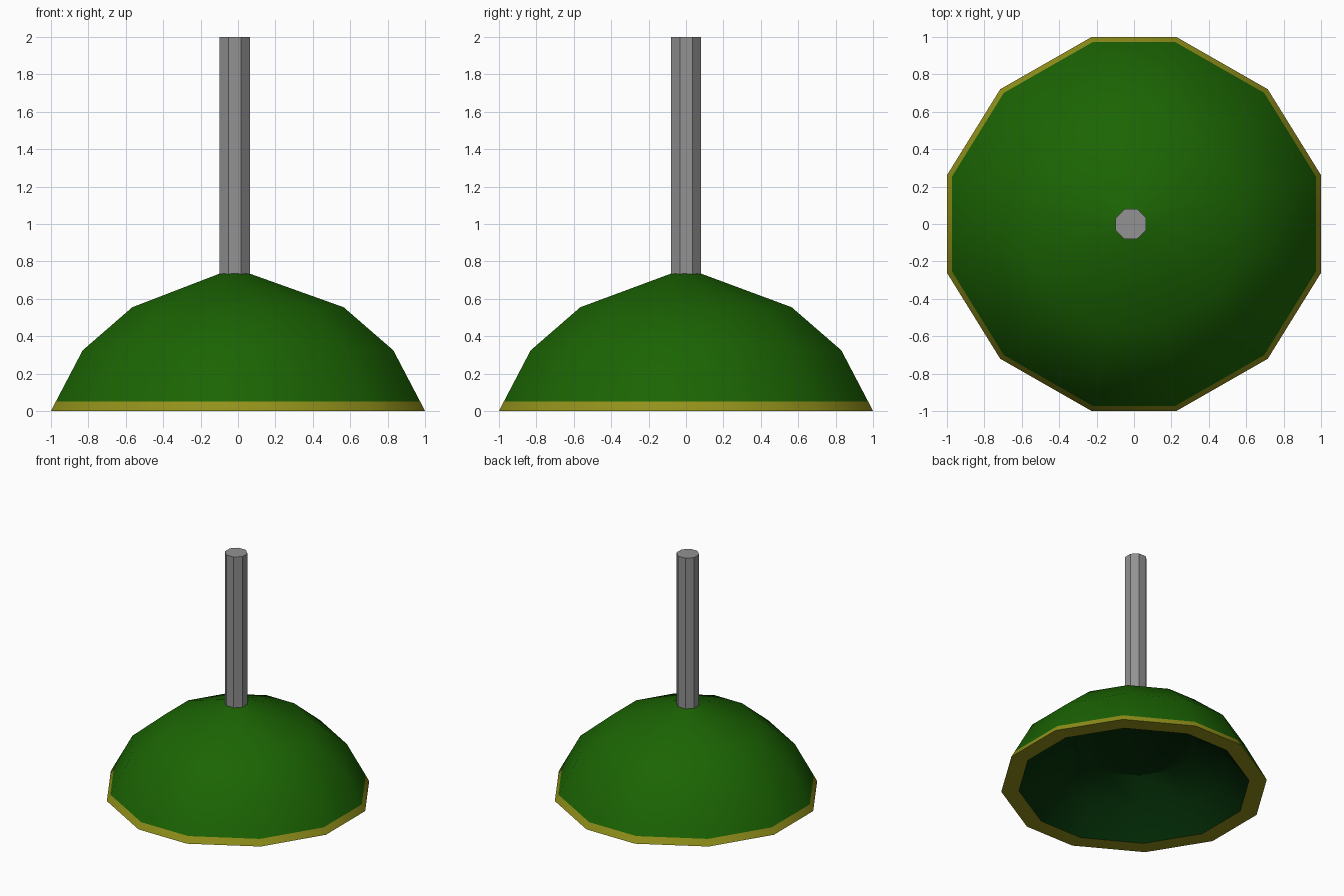
import bpy, bmesh, math

if "Cube" in bpy.data.objects:
    bpy.data.objects.remove(bpy.data.objects["Cube"])

def material(name, rgb):
    m = bpy.data.materials.new(name)
    m.diffuse_color = (*rgb, 1)
    m.use_nodes = True
    m.node_tree.nodes["Principled BSDF"].inputs["Base Color"].default_value = m.diffuse_color
    return m

green = material("shade green", (0.011, 0.127, 0.001))
yellow = material("rim yellow", (0.29, 0.285, 0.011))
inner = material("inner dark green", (0.0015, 0.030, 0.0025))
grey = material("pole grey", (0.29, 0.29, 0.29))

# Twelve-sided outline, mirrored from one quarter
quarter = [(1.0, 0.26), (0.715, 0.72), (0.225, 1.0)]
outline = [(sx * x, sy * y) for x, y in quarter for sx in (1, -1) for sy in (1, -1)]
outline.sort(key=lambda p: math.atan2(p[1], p[0]))

def shell(name, rings, mats, inward=False):
    """Loft rings of (radius, height, x offset); the first band is mats[1]."""
    bm = bmesh.new()
    loops = [[bm.verts.new((x * r + dx, y * r, z)) for x, y in outline]
             for r, z, dx in rings]
    n = len(outline)
    for b, (lo, hi) in enumerate(zip(loops, loops[1:])):
        for i in range(n):
            j = (i + 1) % n
            f = bm.faces.new((lo[i], lo[j], hi[j], hi[i]))
            f.material_index = 1 if b == 0 else 0
    bm.faces.new(loops[-1])
    if inward:                      # hollow side: every face looks down
        bmesh.ops.reverse_faces(bm, faces=bm.faces[:])
    me = bpy.data.meshes.new(name)
    bm.to_mesh(me)
    bm.free()
    ob = bpy.data.objects.new(name, me)
    bpy.context.collection.objects.link(ob)
    for m in mats:
        me.materials.append(m)
    bpy.ops.object.select_all(action='DESELECT')
    ob.select_set(True)
    bpy.context.view_layer.objects.active = ob
    bpy.ops.object.shade_smooth_by_angle(angle=math.radians(36))

# Outer dome with yellow rim band
shell("lamp_shade",
      [(1.0, 0, 0), (0.973, 0.052, 0), (0.83, 0.325, 0), (0.565, 0.555, 0),
       (0.08, 0.735, -0.018)], [green, yellow])

# Flat underside of the rim and the hollow inside
shell("lamp_shade_inside",
      [(1.0, 0, 0), (0.867, 0, 0), (0.70, 0.20, 0), (0.47, 0.365, 0)],
      [inner, yellow], inward=True)

# Hanging pole, eight flat sides
bpy.ops.mesh.primitive_cylinder_add(vertices=8, radius=0.08 / math.cos(math.pi / 8),
                                    depth=1.27, location=(-0.017, 0, 1.365),
                                    rotation=(0, 0, math.pi / 8))
pole = bpy.context.object
pole.name = "hanging_pole"
pole.scale = (1.02, 1.0, 1.0)
pole.data.materials.append(grey)
